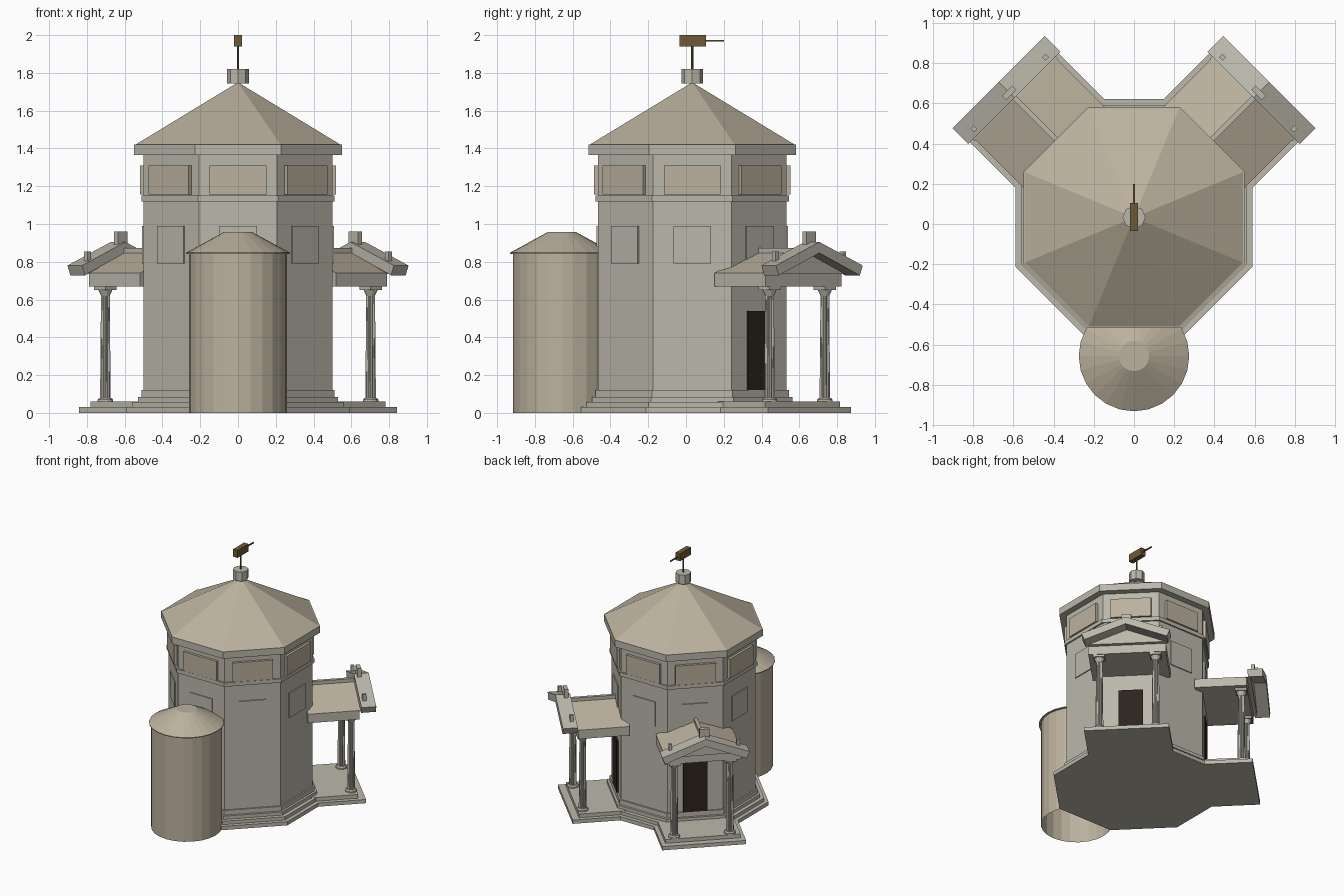
import bpy, bmesh
from math import pi, cos, sin, radians
from mathutils import Matrix, Vector

if "Cube" in bpy.data.objects:
    bpy.data.objects.remove(bpy.data.objects["Cube"])

CY = 0.033  # octagon centre in y


def mat(name, c):
    m = bpy.data.materials.new(name)
    m.diffuse_color = (*c, 1)
    m.use_nodes = True
    m.node_tree.nodes["Principled BSDF"].inputs["Base Color"].default_value = m.diffuse_color
    return m


STONE = mat("stone", (0.50, 0.48, 0.41))
TAN = mat("tan_stone", (0.50, 0.44, 0.34))
DARK = mat("dark_wood", (0.025, 0.018, 0.013))
BRONZE = mat("bronze", (0.16, 0.10, 0.04))


def finish(bm, name, m, M=None):
    if M is not None:
        bm.transform(M)
    bmesh.ops.recalc_face_normals(bm, faces=bm.faces)
    me = bpy.data.meshes.new(name)
    bm.to_mesh(me)
    bm.free()
    me.materials.append(m)
    ob = bpy.data.objects.new(name, me)
    bpy.context.collection.objects.link(ob)
    return ob


def lathe(name, prof, n, m, M=None, phase=0.0, flute=0.0, bottom=True):
    """Stack of n-sided rings (radius, z); radius 0 makes an apex."""
    bm = bmesh.new()
    rings = []
    for r, z in prof:
        if r == 0:
            rings.append([bm.verts.new((0, 0, z))])
        else:
            rings.append([bm.verts.new(((r - flute * (i % 2)) * cos(phase + 2 * pi * i / n),
                                        (r - flute * (i % 2)) * sin(phase + 2 * pi * i / n), z))
                          for i in range(n)])
    for a, b in zip(rings, rings[1:]):
        for i in range(n):
            j = (i + 1) % n
            bm.faces.new([a[i], a[j], b[0]] if len(b) == 1 else [a[i], a[j], b[j], b[i]])
    if bottom:
        bm.faces.new(rings[0])
    if len(rings[-1]) > 1:
        bm.faces.new(rings[-1])
    return finish(bm, name, m, M)


def octagon(name, prof, m):
    return lathe(name, [(a / cos(pi / 8), z) for a, z in prof], 8, m,
                 Matrix.Translation((0, CY, 0)), pi / 8)


def box(name, lo, hi, m, M=None):
    bm = bmesh.new()
    bmesh.ops.create_cube(bm, size=1)
    for v in bm.verts:
        v.co = Vector([lo[k] if v.co[k] < 0 else hi[k] for k in range(3)])
    return finish(bm, name, m, M)


def extrude(name, prof, u0, u1, m, M):
    """Extrude a (v, z) outline along u."""
    bm = bmesh.new()
    f = bm.faces.new([bm.verts.new((u0, v, z)) for v, z in prof])
    g = bmesh.ops.extrude_face_region(bm, geom=[f])["geom"]
    for v in g:
        if isinstance(v, bmesh.types.BMVert):
            v.co.x = u1
    return finish(bm, name, m, M)


def side(deg):
    """Local frame of a wall: x outwards, y along the wall."""
    return Matrix.Translation((0, CY, 0)) @ Matrix.Rotation(radians(deg), 4, 'Z')


# Stepped base, tower wall with string course, cornice and roof
octagon("stepped_base", [(.59, 0), (.59, .03), (.56, .03), (.56, .057), (.53, .057),
                         (.53, .083), (.512, .083), (.512, .12)], STONE)
octagon("tower_wall", [(.5, .12), (.5, 1.12), (.512, 1.12), (.512, 1.15),
                       (.5, 1.15), (.5, 1.37)], STONE)
octagon("cornice", [(.55, 1.365), (.55, 1.42), (.54, 1.42)], STONE)
octagon("main_roof", [(.543, 1.42), (0, 1.75)], TAN)

# Frieze reliefs and wall panels on all eight sides
for k in range(8):
    M = side(45 * k)
    box("frieze_relief", (.49, -.15, 1.155), (.52, .15, 1.31), TAN, M)
    box("wall_panel", (.49, -.1, .79), (.508, .1, .99), STONE, M)

# Finial and weather vane
C = Matrix.Translation((0, CY, 0))
lathe("finial", [(.057, 1.745), (.057, 1.82)], 8, STONE, C)
lathe("vane_rod", [(.006, 1.81), (.006, 1.95)], 8, BRONZE, C)
box("vane_body", (-.02, -.035, 1.94), (.02, .105, 2.0), BRONZE)
box("vane_pointer", (-.004, .1, 1.966), (.004, .2, 1.975), BRONZE)

# Round turret on the front
T = Matrix.Translation((0, -.657, 0))
lathe("turret", [(.26, 0), (.26, .845)], 24, TAN, T, bottom=False)
lathe("turret_roof", [(.275, .842), (.275, .848), (.075, .957)], 24, TAN, T)

# Two gabled porches on the rear diagonals
for deg in (45, 135):
    M = side(deg)
    box("porch_step_lower", (.45, -.312, 0), (.878, .312, .03), STONE, M)
    box("porch_step_upper", (.45, -.28, .03), (.825, .28, .06), STONE, M)
    box("door", (.49, -.09, .12), (.512, .09, .54), DARK, M)
    box("entablature", (.45, -.285, .668), (.832, .285, .74), STONE, M)
    extrude("porch_roof", [(-.285, .74), (.285, .74), (0, .85)], .45, .832, TAN, M)
    box("ridge_tile", (.45, -.012, .84), (.85, .012, .873), STONE, M)
    extrude("pediment_rake", [(-.325, .78), (0, .905), (.325, .78), (.303, .728),
                              (0, .847), (-.303, .728)], .842, .952, STONE, M)
    extrude("tympanum", [(-.29, .735), (.29, .735), (0, .85)], .825, .86, STONE, M)
    box("ridge_ornament", (.862, -.036, .885), (.892, .036, .96), STONE, M)
    for s in (-1, 1):
        box("corner_ornament", (.862, s * .252 - .012, .79), (.888, s * .252 + .012, .855), STONE, M)
        P = M @ Matrix.Translation((.786, s * .207, 0))
        lathe("column_base", [(.042, .06), (.042, .07), (.034, .08)], 12, STONE, P)
        lathe("column_shaft", [(.029, .078), (.024, .63)], 24, STONE, P, flute=.004)
        lathe("column_capital", [(.024, .62), (.038, .65)], 12, STONE, P)
        box("column_abacus", (-.042, -.042, .65), (.042, .042, .67), STONE, P)
